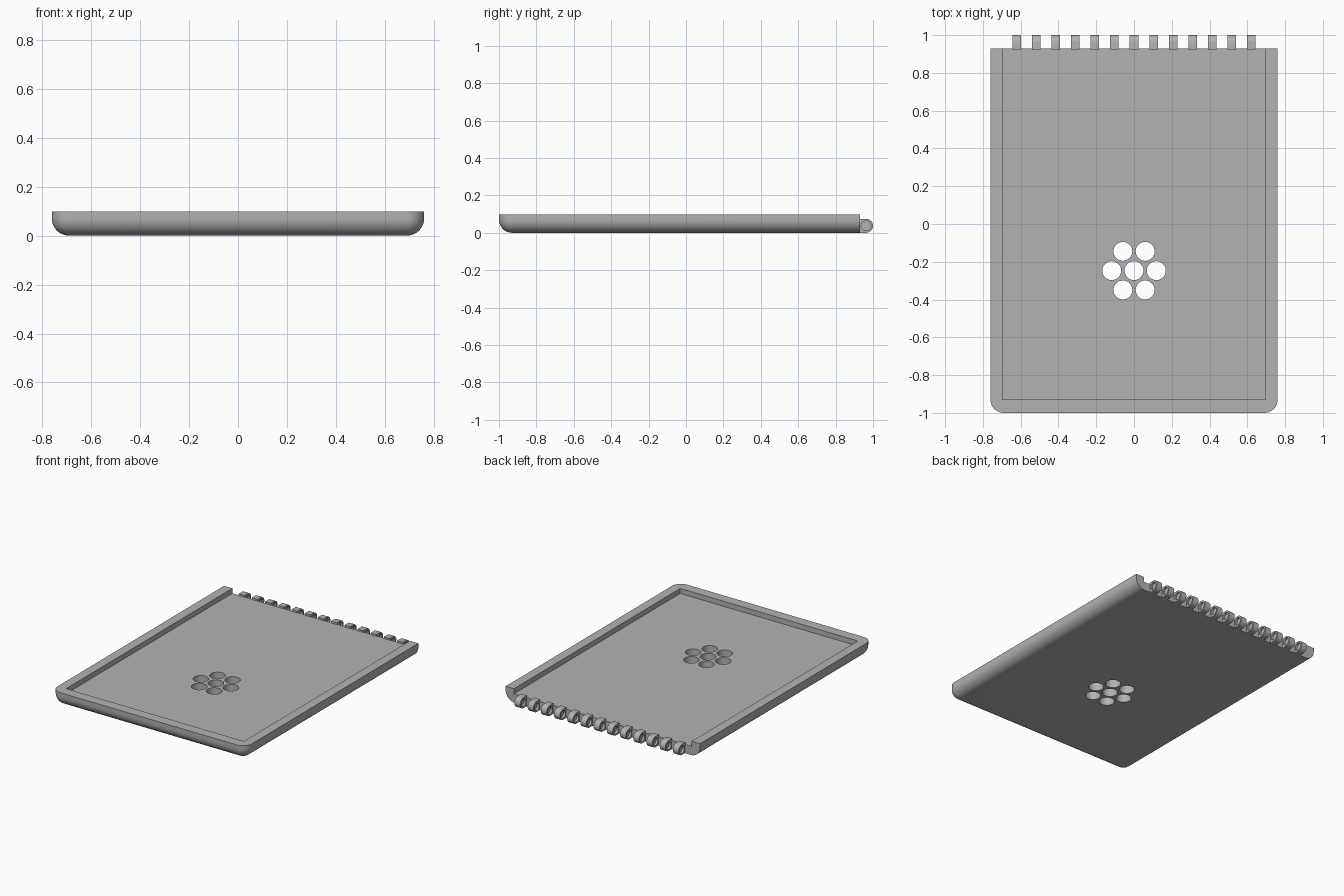
import bpy
import bmesh
from math import cos, sin, pi, radians
from mathutils import Matrix

default = bpy.data.objects.get("Cube")
if default:
    bpy.data.objects.remove(default, do_unlink=True)

HALF_W, FRONT, BACK, HEIGHT = 0.76, -1.0, 0.93, 0.098
FILLET, RIM, FLOOR = 0.07, 0.065, 0.062
KNUCKLE_R, KNUCKLE_W = 0.0375, 0.045

grey = bpy.data.materials.new("plain grey")
grey.use_nodes = True
colour = (0.45, 0.45, 0.45, 1)
grey.diffuse_color = colour
grey.node_tree.nodes["Principled BSDF"].inputs["Base Color"].default_value = colour


def make_object(name, bm):
    bmesh.ops.recalc_face_normals(bm, faces=bm.faces)
    mesh = bpy.data.meshes.new(name)
    bm.to_mesh(mesh)
    bm.free()
    mesh.materials.append(grey)
    obj = bpy.data.objects.new(name, mesh)
    bpy.context.collection.objects.link(obj)
    return obj


def box(bm, low, high):
    size = [b - a for a, b in zip(low, high)]
    middle = [(a + b) / 2 for a, b in zip(low, high)]
    matrix = Matrix.Translation(middle) @ Matrix.Diagonal((*size, 1))
    bmesh.ops.create_cube(bm, size=1, matrix=matrix)


def activate(obj):
    bpy.ops.object.select_all(action='DESELECT')
    obj.select_set(True)
    bpy.context.view_layer.objects.active = obj


def cut(obj, cutter):
    activate(obj)
    mod = obj.modifiers.new("cut", 'BOOLEAN')
    mod.operation = 'DIFFERENCE'
    mod.solver = 'EXACT'
    mod.object = cutter
    bpy.ops.object.modifier_apply(modifier=mod.name)
    bpy.data.objects.remove(cutter, do_unlink=True)


def smooth(obj):
    activate(obj)
    bpy.ops.object.shade_smooth_by_angle(angle=radians(30))


# Tray body, rounded on the underside and front corners, square at the back
bm = bmesh.new()
box(bm, (-HALF_W, FRONT, 0), (HALF_W, BACK, HEIGHT))
rounded = []
for e in bm.edges:
    mid = (e.verts[0].co + e.verts[1].co) / 2
    at_back = mid.y > BACK - 0.01
    at_top = mid.z > HEIGHT - 0.01
    if not at_back and not at_top:
        rounded.append(e)
bmesh.ops.bevel(bm, geom=rounded, offset=FILLET, offset_type='OFFSET',
                segments=10, profile=0.5, affect='EDGES', clamp_overlap=True)
tray = make_object("tray", bm)

# Recess open at the back
bm = bmesh.new()
box(bm, (RIM - HALF_W, FRONT + 0.072, FLOOR), (HALF_W - RIM, BACK + 0.1, 0.3))
cut(tray, make_object("recess_cutter", bm))

# Seven round holes in a hexagonal cluster
bm = bmesh.new()
spots = [(0, 0)] + [(0.118 * cos(i * pi / 3), 0.118 * sin(i * pi / 3)) for i in range(6)]
for x, y in spots:
    bmesh.ops.create_cone(bm, cap_ends=True, segments=48, radius1=0.05, radius2=0.05,
                          depth=0.4, matrix=Matrix.Translation((x, y - 0.247, 0)))
cut(tray, make_object("hole_cutter", bm))
smooth(tray)


# Hinge knuckle: a tab with a rounded end and a dimple in each side
def knuckle(name, x):
    cy, cz, r = 1 - KNUCKLE_R, KNUCKLE_R, KNUCKLE_R
    bm = bmesh.new()
    arc = [(cy + r * cos(a), cz + r * sin(a))
           for a in (-pi / 2 + pi * i / 20 for i in range(21))]
    outline = arc + [(BACK - 0.005, 2 * r), (BACK - 0.005, 0)]
    face = bm.faces.new([bm.verts.new((x - KNUCKLE_W / 2, y, z)) for y, z in outline])
    side = bmesh.ops.extrude_face_region(bm, geom=[face])
    bmesh.ops.translate(bm, vec=(KNUCKLE_W, 0, 0),
                        verts=[v for v in side["geom"] if isinstance(v, bmesh.types.BMVert)])
    obj = make_object(name, bm)
    bm = bmesh.new()
    for s in (-1, 1):
        matrix = Matrix.Translation((x + s * KNUCKLE_W / 2, cy, cz)) @ Matrix.Rotation(pi / 2, 4, 'Y')
        bmesh.ops.create_cone(bm, cap_ends=True, segments=32, radius1=0.026, radius2=0.026,
                              depth=0.03, matrix=matrix)
    cut(obj, make_object("dimple_cutter", bm))
    smooth(obj)


for i in range(13):
    knuckle(f"hinge_knuckle_{i + 1}", (i - 6) * 0.1033)
